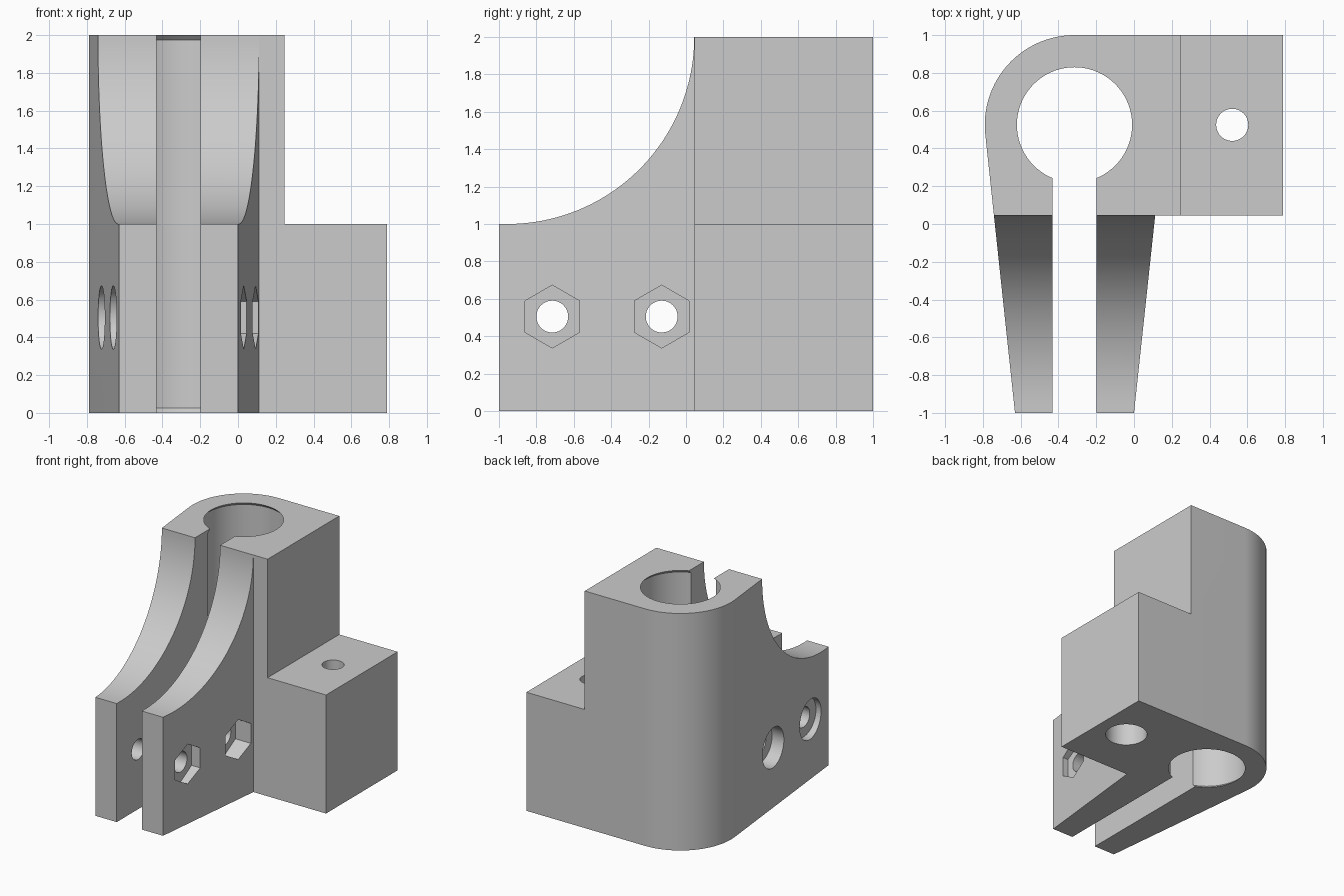
import bpy, bmesh
from math import sin, cos, pi, radians

cube = bpy.data.objects.get("Cube")
if cube:
    bpy.data.objects.remove(cube, do_unlink=True)

BORE = (-0.315, 0.525)   # centre of the clamp bore
SCREW = (0.52, 0.525)    # centre of the mounting hole
JAW_Y = (-0.715, -0.13)  # clamp bolt positions
BOLT_Z = 0.505


def loft(name, rings):
    """Solid skinned through a list of matching closed rings."""
    bm = bmesh.new()
    loops = [[bm.verts.new(p) for p in ring] for ring in rings]
    n = len(loops[0])
    for a, b in zip(loops, loops[1:]):
        for i in range(n):
            j = (i + 1) % n
            bm.faces.new((a[i], a[j], b[j], b[i]))
    bm.faces.new(loops[0])
    bm.faces.new(loops[-1])
    bmesh.ops.recalc_face_normals(bm, faces=bm.faces)
    mesh = bpy.data.meshes.new(name)
    bm.to_mesh(mesh)
    bm.free()
    obj = bpy.data.objects.new(name, mesh)
    bpy.context.collection.objects.link(obj)
    return obj


def turned_z(name, centre, profile, sides=72):
    angles = [2 * pi * i / sides for i in range(sides)]
    return loft(name, [[(centre[0] + r * cos(a), centre[1] + r * sin(a), z)
                        for a in angles] for z, r in profile])


def drilled_x(name, y, x0, x1, r, sides=48):
    angles = [2 * pi * i / sides for i in range(sides)]
    return loft(name, [[(x, y + r * sin(a), BOLT_Z + r * cos(a))
                        for a in angles] for x in (x0, x1)])


def box(name, x0, x1, y0, y1, z0, z1):
    base = [(x0, y0), (x1, y0), (x1, y1), (x0, y1)]
    return loft(name, [[(x, y, z) for x, y in base] for z in (z0, z1)])


# Bracket body: footprint with tapered jaws, rounded back corner and side tab
outline = [(-0.63, -1), (0, -1), (0.112, 0.045), (0.79, 0.045), (0.79, 1)]
steps = 32
for i in range(steps + 1):
    a = radians(90 + 96.1 * i / steps)
    outline.append((BORE[0] + 0.475 * cos(a), BORE[1] + 0.475 * sin(a)))
body = loft("clamp_bracket", [[(x, y, z) for x, y in outline] for z in (0, 2)])

# Concave sweep over the jaws
sweep = [(-1.2, 1), (-1.2, 2.2), (0.044, 2.2)]
for i in range(49):
    a = pi / 2 * i / 48
    sweep.append((-0.956 + cos(a), 2 - sin(a)))
cutters = [
    loft("jaw_sweep_cutter", [[(x, y, z) for y, z in sweep] for x in (-1, 0.2)]),
    # Step down to the mounting tab
    box("tab_step_cutter", 0.245, 1, -0.2, 1.2, 1, 2.2),
    # Bore with a narrowed lip at both ends, and the slot between the jaws
    turned_z("bore_cutter", BORE,
             [(-0.1, 0.205), (0.025, 0.33), (1.975, 0.33), (2.1, 0.205)]),
    box("slot_cutter", -0.432, -0.198, -1.2, 0.4, -0.2, 2.2),
    # Mounting hole, counterbored from below
    turned_z("mounting_hole_cutter", SCREW,
             [(-0.1, 0.165), (0.5, 0.165), (0.5, 0.085), (1.2, 0.085)], 48),
]
# Clamp bolts: through holes, hexagonal nut pockets and round head recesses
for y in JAW_Y:
    cutters += [
        drilled_x("bolt_hole_cutter", y, -1, 0.25, 0.085),
        drilled_x("nut_pocket_cutter", y, -0.035, 0.25, 0.168, 6),
        drilled_x("bolt_head_cutter", y, -1, -0.595, 0.168),
    ]

bpy.ops.object.select_all(action='DESELECT')
bpy.context.view_layer.objects.active = body
body.select_set(True)
for cutter in cutters:
    cutter.hide_render = True
    mod = body.modifiers.new("cut", 'BOOLEAN')
    mod.operation = 'DIFFERENCE'
    mod.solver = 'EXACT'
    mod.object = cutter
    bpy.ops.object.modifier_apply(modifier=mod.name)
    bpy.data.objects.remove(cutter, do_unlink=True)

# Single grey finish
grey = bpy.data.materials.new("plain_grey")
grey.use_nodes = True
colour = (0.6, 0.6, 0.6, 1)
grey.diffuse_color = colour
grey.node_tree.nodes["Principled BSDF"].inputs["Base Color"].default_value = colour
body.data.materials.clear()
body.data.materials.append(grey)
bpy.ops.object.shade_smooth_by_angle(angle=radians(25))
